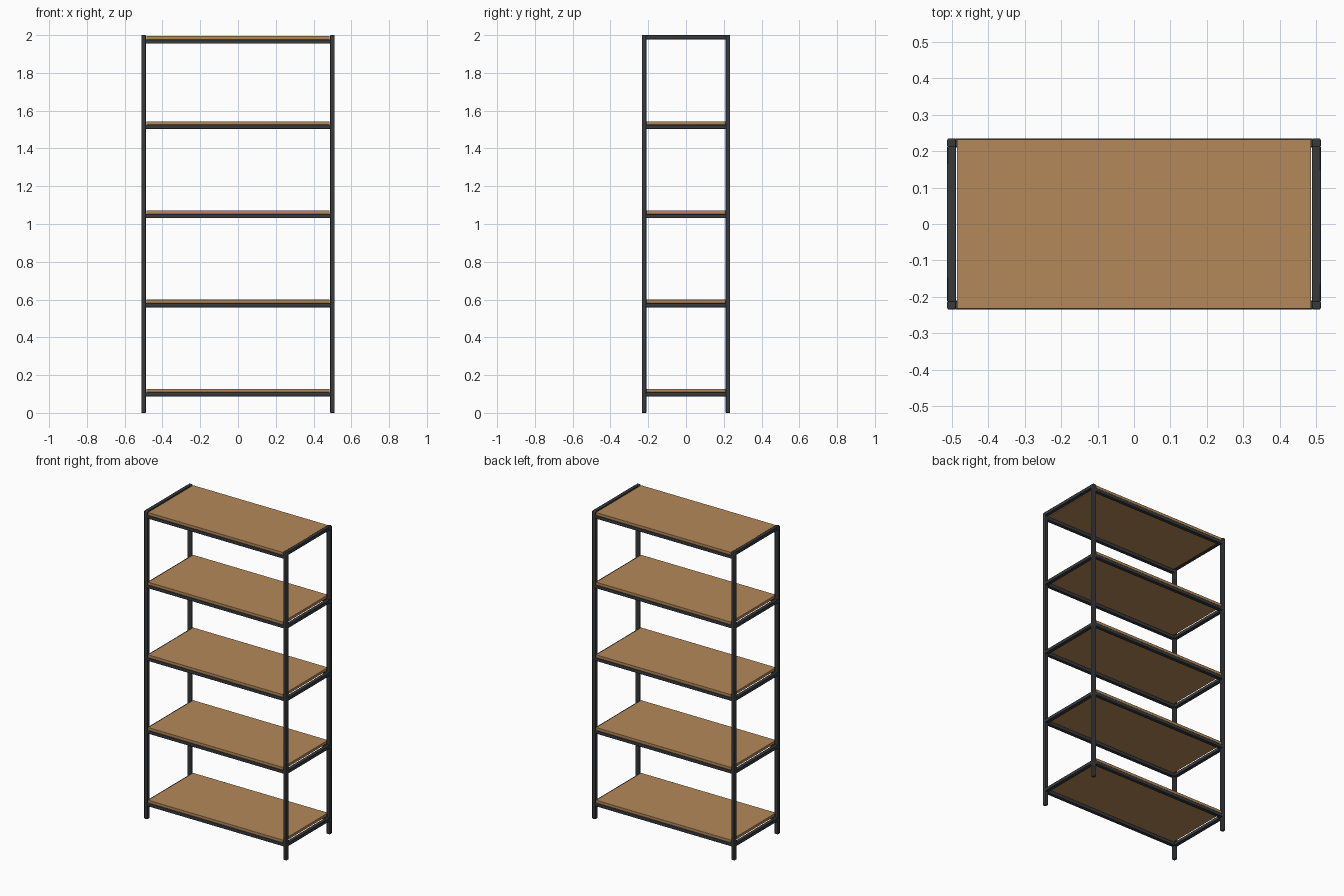
import bpy

cube = bpy.data.objects.get("Cube")
if cube:
    bpy.data.objects.remove(cube, do_unlink=True)


def material(name, color, roughness):
    mat = bpy.data.materials.new(name)
    mat.use_nodes = True
    mat.diffuse_color = color
    bsdf = mat.node_tree.nodes["Principled BSDF"]
    bsdf.inputs["Base Color"].default_value = color
    bsdf.inputs["Roughness"].default_value = roughness
    return mat


STEEL = material("dark steel", (0.04, 0.042, 0.046, 1), 0.5)
WOOD = material("warm wood", (0.46, 0.25, 0.1, 1), 0.6)


def box(name, center, size, mat, bevel):
    """Axis-aligned bar or board with softened edges."""
    bpy.ops.mesh.primitive_cube_add(size=1, location=center)
    obj = bpy.context.object
    obj.name = name
    obj.scale = size
    bpy.ops.object.transform_apply(location=False, rotation=False, scale=True)
    obj.data.materials.append(mat)
    mod = obj.modifiers.new("soft edges", "BEVEL")
    mod.width = bevel
    mod.segments = 2
    bpy.ops.object.shade_smooth_by_angle()
    return obj


TUBE = 0.024                 # square tube width
PX, PY = 0.5, 0.222          # post centres
RAIL_H = 0.022
BOARD_H = 0.018
RAIL_TOPS = [0.109, 0.581, 1.053, 1.525, 1.977]
SIDES = [(-1, "right"), (1, "left")]
ENDS = [(-1, "front"), (1, "back")]

# Corner posts
for sx, side in SIDES:
    for sy, end in ENDS:
        box(f"{end}_{side}_post", (sx * PX, sy * PY, 1), (TUBE, TUBE, 2), STEEL, 0.004)

for i, top in enumerate(RAIL_TOPS, 1):
    z = top - RAIL_H / 2
    # Long rails under the front and back edges of each board
    for sy, end in ENDS:
        box(f"{end}_rail_{i}", (0, sy * PY, z), (2 * PX - TUBE + 0.006, TUBE, RAIL_H), STEEL, 0.003)
    # Short rails joining the posts; the highest pair caps the frame
    side_z = 2 - RAIL_H / 2 if top == RAIL_TOPS[-1] else z
    for sx, side in SIDES:
        box(f"{side}_rail_{i}", (sx * PX, 0, side_z), (TUBE, 2 * PY - TUBE + 0.006, RAIL_H), STEEL, 0.003)
    # Wooden board resting on the long rails between the side frames
    box(f"shelf_board_{i}", (0, 0, top + BOARD_H / 2), (0.97, 0.464, BOARD_H), WOOD, 0.001)
